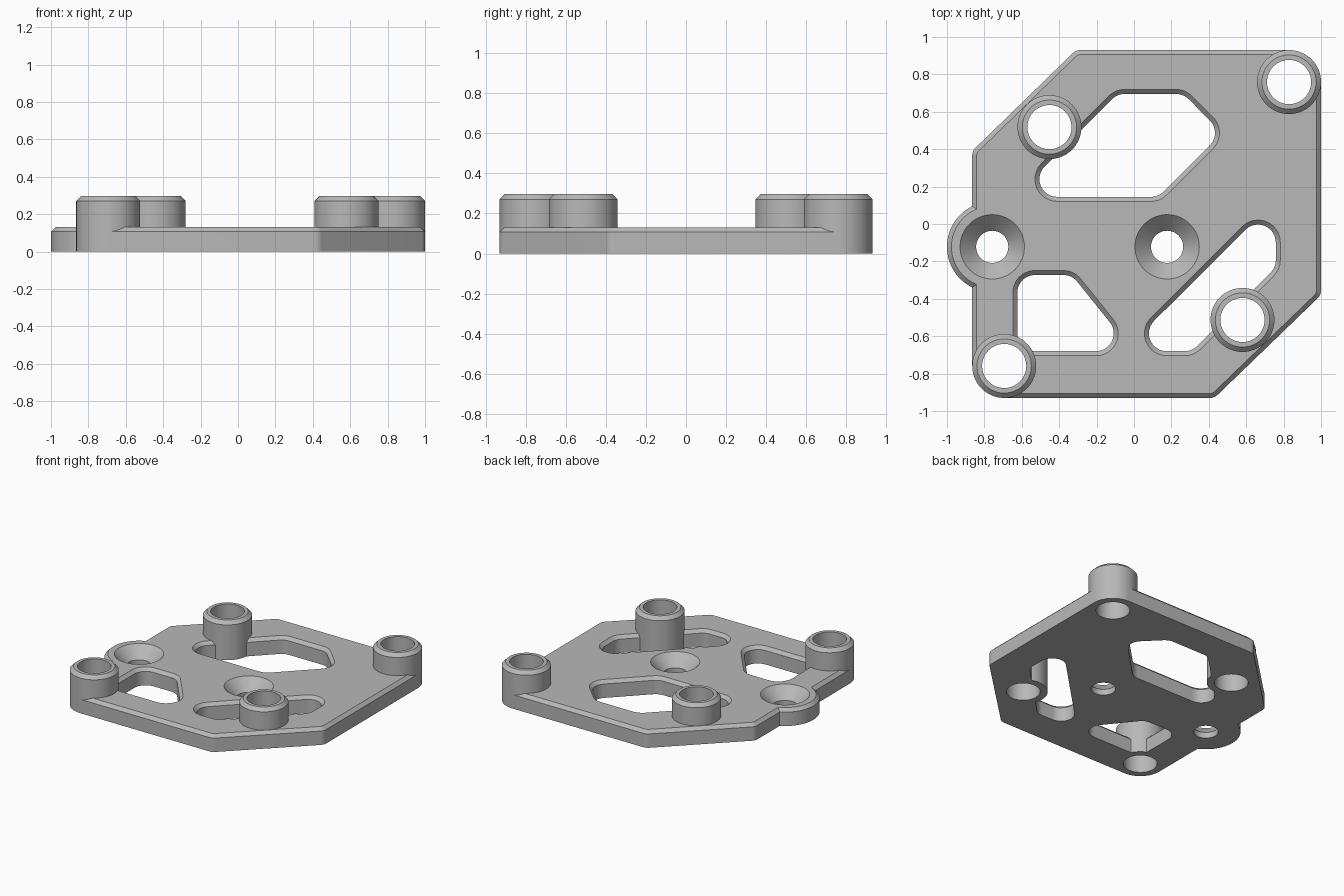
import bpy, bmesh, math
from mathutils import Vector

cube = bpy.data.objects.get("Cube")
if cube:
    bpy.data.objects.remove(cube, do_unlink=True)

THICK, BEVEL = 0.131, 0.024
BOSS_R, BOSS_TOP, BORE_R = 0.171, 0.297, 0.118

grey = bpy.data.materials.new("plain grey")
grey.use_nodes = True
colour = (0.48, 0.48, 0.48, 1)
grey.diffuse_color = colour
grey.node_tree.nodes["Principled BSDF"].inputs["Base Color"].default_value = colour


def circle(x, y, r, n=64):
    return [Vector((x + r * math.cos(math.tau * i / n), y + r * math.sin(math.tau * i / n)))
            for i in range(n)]


def rounded(corners, radii, steps):
    """Counter-clockwise polygon with each corner filleted."""
    out = []
    pts = [Vector(c) for c in corners]
    for i, p in enumerate(pts):
        r, n = radii[i], steps[i]
        a = (pts[i - 1] - p).normalized()
        b = (pts[(i + 1) % len(pts)] - p).normalized()
        half = a.angle(b) / 2
        centre = p + (a + b).normalized() * (r / math.sin(half))
        start = p + a * (r / math.tan(half)) - centre
        sweep = math.pi - 2 * half
        base = math.atan2(start.y, start.x)
        for k in range(n + 1):
            t = base + sweep * k / n
            out.append(centre + Vector((math.cos(t), math.sin(t))) * r)
    return out


def offset(poly, d):
    """Move an outline outwards by d with mitred corners."""
    out = []
    for i, p in enumerate(poly):
        e1 = (p - poly[i - 1]).normalized()
        e2 = (poly[(i + 1) % len(poly)] - p).normalized()
        n1, n2 = Vector((e1.y, -e1.x)), Vector((e2.y, -e2.x))
        out.append(p + (n1 + n2) * (d / (1 + n1.dot(n2))))
    return out


def solid(name, outline, levels):
    """Stack offset copies of an outline, given as (height, offset)."""
    bm = bmesh.new()
    rings = [[bm.verts.new((p.x, p.y, z)) for p in offset(outline, d)] for z, d in levels]
    for low, high in zip(rings, rings[1:]):
        for i in range(len(low)):
            j = (i + 1) % len(low)
            bm.faces.new((low[i], low[j], high[j], high[i]))
    bm.faces.new(rings[0][::-1])
    bm.faces.new(rings[-1])
    mesh = bpy.data.meshes.new(name)
    bm.to_mesh(mesh)
    bm.free()
    mesh.materials.append(grey)
    ob = bpy.data.objects.new(name, mesh)
    bpy.context.collection.objects.link(ob)
    return ob


def combine(target, tool, operation):
    mod = target.modifiers.new("combine", 'BOOLEAN')
    mod.operation, mod.solver, mod.object = operation, 'EXACT', tool
    bpy.context.view_layer.objects.active = target
    bpy.ops.object.modifier_apply(modifier=mod.name)
    bpy.data.objects.remove(tool, do_unlink=True)


# Plate with a chamfered top edge; two corners are trimmed inside the bosses
outline = rounded([(-0.865, -0.93), (0.43, -0.93), (1, -0.38), (1, 0.93), (-0.31, 0.93), (-0.865, 0.39)],
                  [BOSS_R, 0.06, 0.06, BOSS_R, 0.06, 0.06], [1, 6, 6, 1, 6, 6])
edge = [(0, 0), (THICK - BEVEL, 0), (THICK, -BEVEL)]
plate = solid("mounting_plate", outline, edge)

# Round lobe around the outer screw hole
combine(plate, solid("side_lobe", circle(-0.758, -0.122, 0.242, 96), edge), 'UNION')

# Lightening pockets with chamfered rims
pockets = [
    [(-0.64, 0.145), (0.13, 0.145), (0.472, 0.487), (0.265, 0.695), (-0.09, 0.695)],
    [(-0.624, -0.68), (-0.005, -0.68), (-0.332, -0.273), (-0.624, -0.273)],
    [(-0.055, -0.68), (0.31, -0.68), (0.758, -0.232), (0.758, 0.131)],
]
for corners in pockets:
    n = len(corners)
    shape = rounded(corners, [0.095] * n, [12] * n)
    flare = [(-0.1, 0), (THICK - BEVEL, 0), (THICK + 0.05, BEVEL + 0.05)]
    combine(plate, solid("pocket_cutter", shape, flare), 'DIFFERENCE')

# Countersunk screw holes
for x in (-0.758, 0.177):
    cone = [(-0.1, 0), (THICK - 0.086, 0), (THICK + 0.04, 0.126)]
    combine(plate, solid("countersink_cutter", circle(x, -0.122, 0.086), cone), 'DIFFERENCE')

# Hollow standoff bosses
bosses = [(0.829, 0.759), (-0.452, 0.518), (0.58, -0.513), (-0.694, -0.759)]
for x, y in bosses:
    profile = [(0, 0), (BOSS_TOP - 0.026, 0), (BOSS_TOP, -0.026)]
    combine(plate, solid("standoff_boss", circle(x, y, BOSS_R), profile), 'UNION')
for x, y in bosses:
    combine(plate, solid("bore_cutter", circle(x, y, BORE_R), [(-0.1, 0), (0.5, 0)]), 'DIFFERENCE')

# Smooth the round walls, keep the chamfers crisp
bpy.ops.object.select_all(action='DESELECT')
plate.select_set(True)
bpy.context.view_layer.objects.active = plate
bpy.ops.object.shade_smooth_by_angle(angle=math.radians(30))
